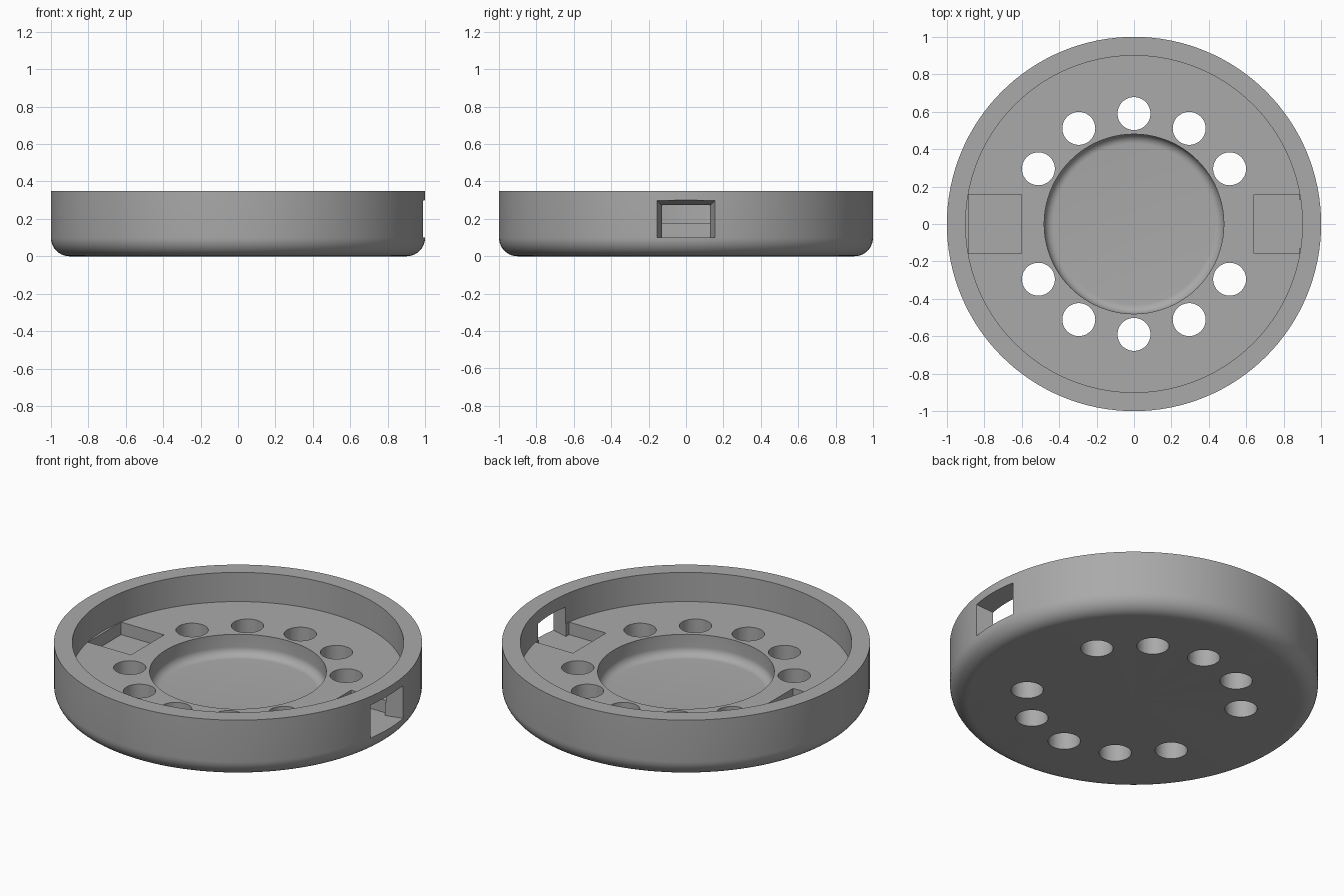
import bpy, bmesh, math

if "Cube" in bpy.data.objects:
    bpy.data.objects.remove(bpy.data.objects["Cube"], do_unlink=True)

SEGMENTS = 128
FLOOR = 0.175

grey = bpy.data.materials.new("plain grey")
grey.use_nodes = True
colour = (0.4, 0.4, 0.4, 1)
grey.diffuse_color = colour
grey.node_tree.nodes["Principled BSDF"].inputs["Base Color"].default_value = colour


def make_object(name, bm):
    bmesh.ops.recalc_face_normals(bm, faces=bm.faces)
    mesh = bpy.data.meshes.new(name)
    bm.to_mesh(mesh)
    bm.free()
    obj = bpy.data.objects.new(name, mesh)
    mesh.materials.append(grey)
    bpy.context.collection.objects.link(obj)
    return obj


def arc(cx, cz, radius, start, end, steps=8):
    angles = [math.radians(start + (end - start) * i / steps) for i in range(steps + 1)]
    return [(cx + radius * math.cos(a), cz + radius * math.sin(a)) for a in angles]


def lathe(name, profile):
    bm = bmesh.new()
    verts = [bm.verts.new((r, 0, z)) for r, z in profile]
    edges = [bm.edges.new(pair) for pair in zip(verts, verts[1:])]
    bmesh.ops.spin(bm, geom=verts + edges, cent=(0, 0, 0), axis=(0, 0, 1),
                   angle=math.tau, steps=SEGMENTS)
    bmesh.ops.remove_doubles(bm, verts=bm.verts, dist=0.0001)
    return make_object(name, bm)


def box(name, x, y, z, taper_y=0.0, taper_top=0.0):
    # the low-x end can be narrowed to make a flared opening
    bm = bmesh.new()
    bmesh.ops.create_cube(bm, size=1)
    for v in bm.verts:
        inner, top = v.co.x < 0, v.co.z > 0
        side = 1 if v.co.y > 0 else -1
        v.co.x = x[0] if inner else x[1]
        v.co.y = side * (y - (taper_y if inner else 0))
        v.co.z = (z[1] - (taper_top if inner else 0)) if top else z[0]
    return make_object(name, bm)


def cut(target, cutter):
    mod = target.modifiers.new(cutter.name, "BOOLEAN")
    mod.operation = "DIFFERENCE"
    mod.solver = "EXACT"
    mod.object = cutter
    bpy.context.view_layer.objects.active = target
    bpy.ops.object.modifier_apply(modifier=mod.name)
    bpy.data.objects.remove(cutter, do_unlink=True)


# round tray: rounded base, raised rim and filleted central recess
profile = [(0, 0)] + arc(0.9, 0.1, 0.1, -90, 0, 10)
profile += [(1, 0.35), (0.9, 0.35), (0.9, FLOOR), (0.48, FLOOR)]
profile += arc(0.43, 0.1, 0.05, 0, -90) + [(0, 0.05)]
tray = lathe("round_tray", profile)

# ring of drain holes, leaving out the two sides
for degrees in (30, 60, 90, 120, 150, 210, 240, 270, 300, 330):
    a = math.radians(degrees)
    bm = bmesh.new()
    bmesh.ops.create_cone(bm, cap_ends=True, segments=48, radius1=0.088,
                          radius2=0.088, depth=1)
    bmesh.ops.translate(bm, verts=bm.verts,
                        vec=(0.59 * math.cos(a), 0.59 * math.sin(a), 0))
    cut(tray, make_object("hole_cutter", bm))

# floor pockets on both sides and the flared side window
cut(tray, box("right_pocket_cutter", (-0.885, -0.6), 0.157, (0.1, 0.3)))
cut(tray, box("left_pocket_cutter", (0.64, 0.885), 0.157, (0.1, 0.3)))
cut(tray, box("window_cutter", (0.88, 1.0), 0.157, (0.1, 0.3), 0.03, 0.03))

# smooth curves with crisp edges
bpy.ops.object.select_all(action="DESELECT")
tray.select_set(True)
bpy.context.view_layer.objects.active = tray
bpy.ops.object.shade_smooth_by_angle(angle=math.radians(30))
